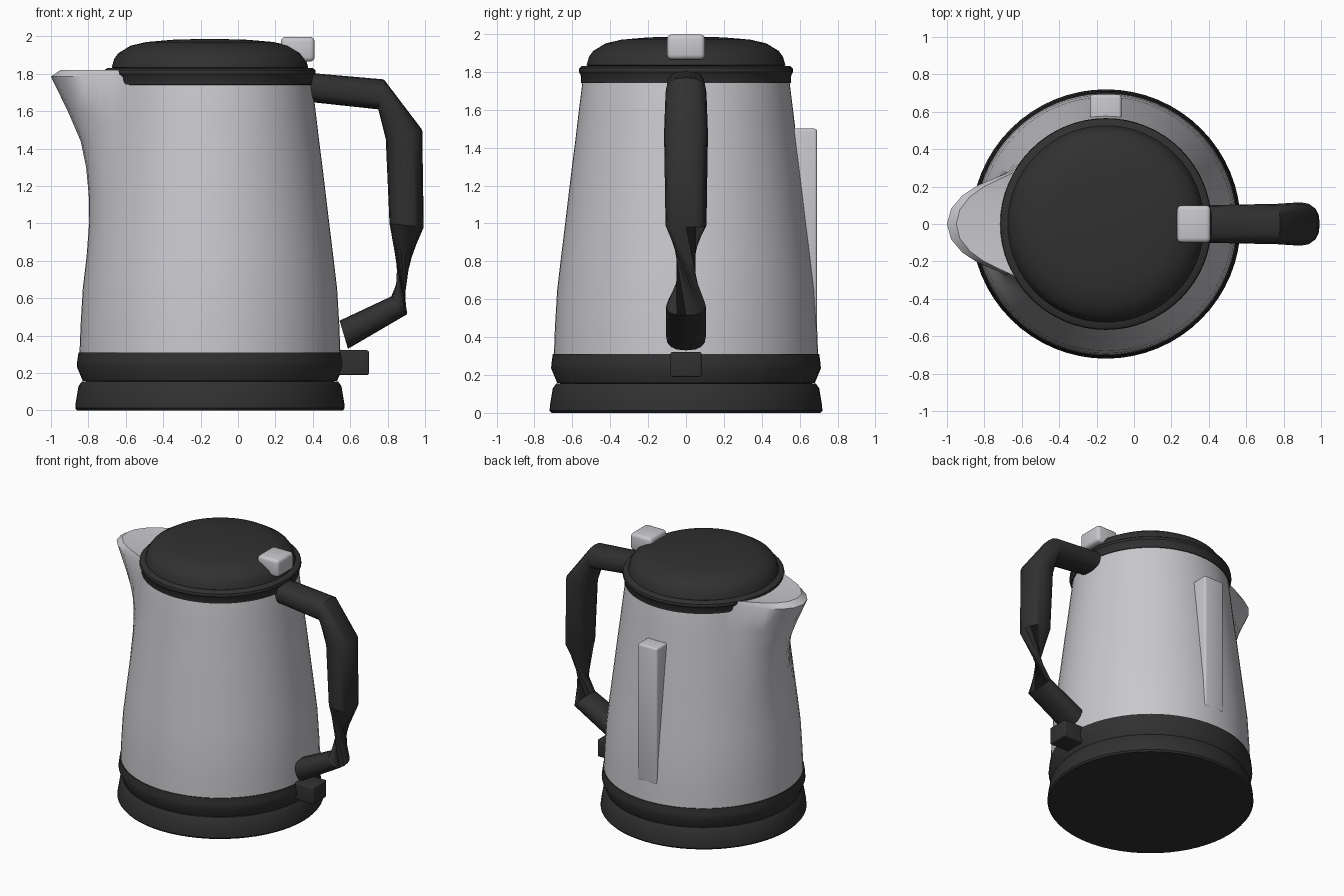
import bpy, bmesh, math
from mathutils import Vector

cube = bpy.data.objects.get("Cube")
if cube:
    bpy.data.objects.remove(cube, do_unlink=True)

AXIS_X = -0.15   # centre line of the round parts
SIDES = 64


def material(name, rgb):
    m = bpy.data.materials.new(name)
    m.use_nodes = True
    color = (*rgb, 1)
    m.diffuse_color = color
    m.node_tree.nodes["Principled BSDF"].inputs["Base Color"].default_value = color
    return m


steel = material("light grey steel", (0.58, 0.58, 0.61))
black = material("black plastic", (0.03, 0.03, 0.03))


def finish(name, bm, mat, angle=35):
    bmesh.ops.recalc_face_normals(bm, faces=bm.faces)
    mesh = bpy.data.meshes.new(name)
    bm.to_mesh(mesh)
    bm.free()
    mesh.materials.append(mat)
    obj = bpy.data.objects.new(name, mesh)
    bpy.context.collection.objects.link(obj)
    bpy.ops.object.select_all(action='DESELECT')
    obj.select_set(True)
    bpy.context.view_layer.objects.active = obj
    bpy.ops.object.shade_smooth_by_angle(angle=math.radians(angle))
    return obj


def skin(rings):
    """Bridge equal-sized rings of points and cap both ends."""
    bm = bmesh.new()
    loops = [[bm.verts.new(p) for p in ring] for ring in rings]
    n = len(loops[0])
    for a, b in zip(loops, loops[1:]):
        for i in range(n):
            j = (i + 1) % n
            bm.faces.new((a[i], a[j], b[j], b[i]))
    bm.faces.new(loops[0])
    bm.faces.new(loops[-1])
    return bm


def spout_shape(angle):
    """1 at the spout tip, fading to 0 at its sides."""
    off = abs(angle - math.pi)
    width = math.radians(39)
    return (0.5 + 0.5 * math.cos(math.pi * off / width)) ** 1.15 if off < width else 0


def lathe(name, profile, mat):
    """Profile entries are radius, height and optional spout reach."""
    rings = []
    for r, z, *reach in profile:
        ring = []
        for i in range(SIDES):
            a = math.tau * i / SIDES
            rr = r + (reach[0] * spout_shape(a) if reach else 0)
            ring.append((AXIS_X + rr * math.cos(a), rr * math.sin(a), z))
        rings.append(ring)
    return finish(name, skin(rings), mat)


def block(name, low, high, mat, bevel):
    low, high = Vector(low), Vector(high)
    bm = bmesh.new()
    bmesh.ops.create_cube(bm, size=1)
    for v in bm.verts:
        v.co = (low + high) / 2 + v.co * (high - low)
    bmesh.ops.bevel(bm, geom=bm.edges[:], offset=bevel, segments=3,
                    profile=0.5, affect='EDGES')
    return finish(name, bm, mat, 40)


# Round parts, bottom to top
lathe("power_base", [(0.71, 0), (0.72, 0.012), (0.718, 0.04), (0.703, 0.13),
                     (0.685, 0.155), (0.6, 0.16)], black)
lathe("lower_band", [(0.6, 0.15), (0.68, 0.158), (0.712, 0.235), (0.71, 0.26),
                     (0.703, 0.31), (0.68, 0.311)], black)
lathe("body_with_spout", [
    (0.698, 0.29), (0.692, 0.45), (0.68, 0.65), (0.66, 0.82), (0.638, 1.0, 0.008),
    (0.62, 1.15, 0.028), (0.602, 1.3, 0.06), (0.584, 1.44, 0.107),
    (0.565, 1.6, 0.195), (0.542, 1.785, 0.308), (0.535, 1.82, 0.265),
    (0.5, 1.8)], steel)
lathe("lid_collar", [(0.52, 1.738), (0.553, 1.742), (0.556, 1.785), (0.566, 1.8),
                     (0.563, 1.82), (0.55, 1.83), (0.5, 1.833)], black)
lathe("lid", [(0.5, 1.82), (0.525, 1.835), (0.512, 1.88), (0.49, 1.91),
              (0.425, 1.95), (0.34, 1.97), (0.2, 1.982), (0.06, 1.986)], black)

# Small blocks
block("lid_button", (0.23, -0.1, 1.865), (0.41, 0.1, 1.998), steel, 0.025)
block("water_gauge", (-0.235, 0.5, 0.45), (-0.068, 0.692, 1.5), steel, 0.014)
block("power_switch", (0.48, -0.082, 0.19), (0.7, 0.082, 0.322), black, 0.01)

# Handle: each section has inner x z, outer x z, half width and twist steps
sections = [
    (0.36, 1.652, 0.36, 1.807, 0.1, 0),
    (0.75, 1.61, 0.78, 1.77, 0.108, 0),
    (0.79, 1.45, 0.985, 1.5, 0.116, 0),
    (0.81, 1.0, 0.993, 0.98, 0.108, 0),
    (0.82, 0.61, 0.905, 0.515, 0.105, 7),
    (0.543, 0.48, 0.588, 0.33, 0.105, 7),
]
COUNT = 16
rings = []
for xi, zi, xo, zo, half, twist in sections:
    inner, outer = Vector((xi, 0, zi)), Vector((xo, 0, zo))
    mid, arm = (inner + outer) / 2, (outer - inner) / 2
    ring = []
    for i in range(COUNT):
        a = math.tau * (i + twist) / COUNT
        c, s = math.cos(a), math.sin(a)
        u = math.copysign(abs(c) ** 0.8, c)
        v = math.copysign(abs(s) ** 0.8, s)
        ring.append(mid + arm * u + Vector((0, half * v, 0)))
    rings.append(ring)
finish("handle", skin(rings), black, 40)
